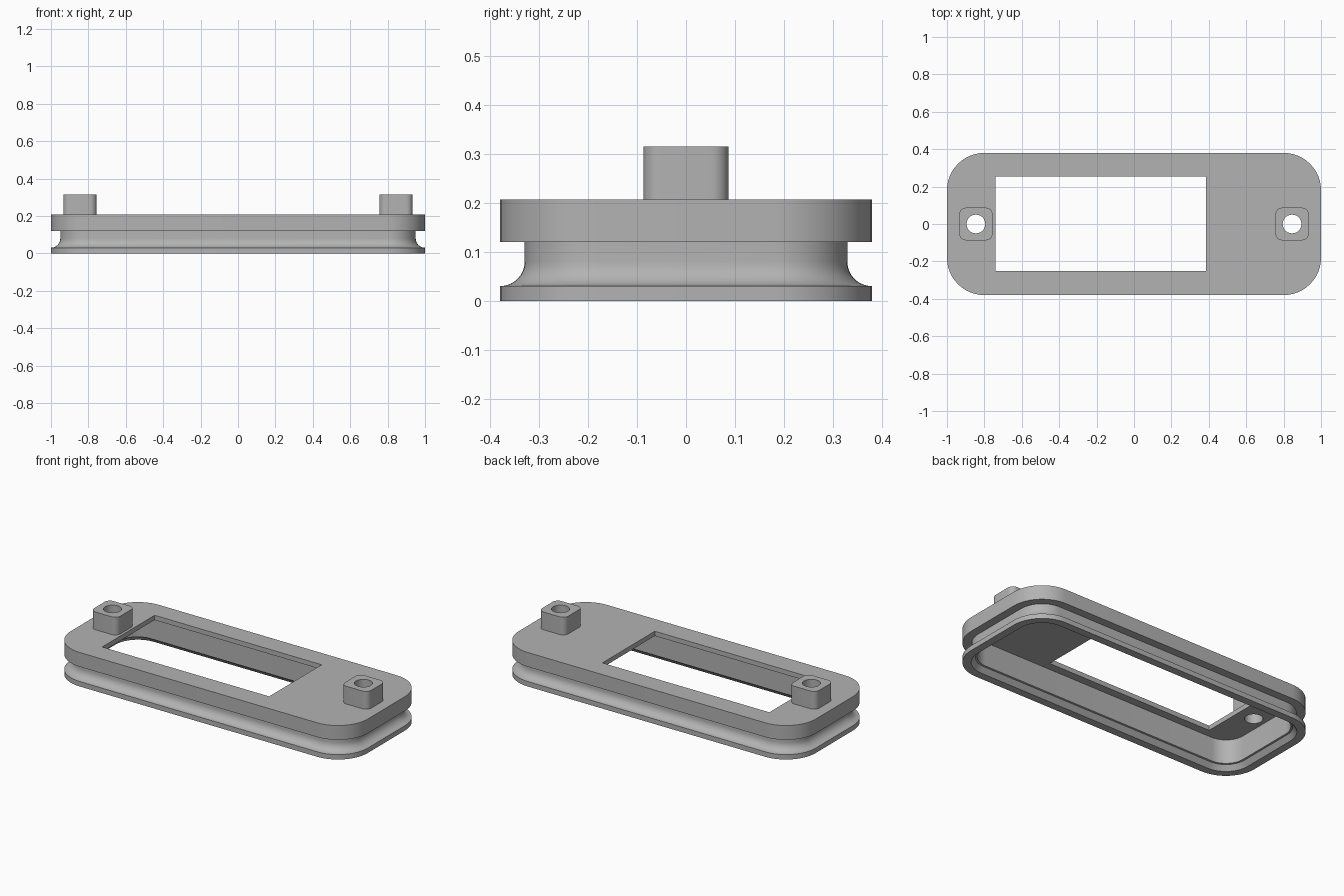
import bpy, bmesh, math

cube = bpy.data.objects.get("Cube")
if cube:
    bpy.data.objects.remove(cube, do_unlink=True)

grey = bpy.data.materials.new("plain grey")
grey.use_nodes = True
grey.diffuse_color = (0.45, 0.45, 0.45, 1)
grey.node_tree.nodes["Principled BSDF"].inputs["Base Color"].default_value = (0.45, 0.45, 0.45, 1)


def outline(hx, hy, r, cx=0, steps=12):
    """Counter-clockwise rounded rectangle."""
    pts = []
    for i, (sx, sy) in enumerate([(1, 1), (-1, 1), (-1, -1), (1, -1)]):
        for k in range(steps + 1):
            a = math.pi / 2 * (i + k / steps)
            pts.append((cx + sx * (hx - r) + r * math.cos(a), sy * (hy - r) + r * math.sin(a)))
    return pts


def loft(name, sections):
    """Closed solid through a stack of (outline, height) sections."""
    bm = bmesh.new()
    rings = [[bm.verts.new((x, y, z)) for x, y in pts] for pts, z in sections]
    n = len(rings[0])
    for low, high in zip(rings, rings[1:]):
        for i in range(n):
            j = (i + 1) % n
            bm.faces.new((low[i], low[j], high[j], high[i]))
    bm.faces.new(rings[0][::-1])
    bm.faces.new(rings[-1])
    mesh = bpy.data.meshes.new(name)
    bm.to_mesh(mesh)
    bm.free()
    mesh.materials.append(grey)
    obj = bpy.data.objects.new(name, mesh)
    bpy.context.collection.objects.link(obj)
    return obj


def cut(obj, cutters):
    for cutter in cutters:
        mod = obj.modifiers.new("cut", "BOOLEAN")
        mod.operation, mod.solver, mod.object = "DIFFERENCE", "EXACT", cutter
    bpy.context.view_layer.update()
    done = bpy.data.meshes.new_from_object(obj.evaluated_get(bpy.context.evaluated_depsgraph_get()))
    obj.modifiers.clear()
    obj.data = done


def frame(inset):
    return outline(1 - inset, 0.38 - inset, 0.2 - inset)


TOP, CEILING, GROOVE = 0.207, 0.178, 0.05

# Housing: lower flange, filleted groove and upper slab
sections = [(frame(0), 0)]
for k in range(9):
    a = math.pi / 2 * k / 8
    sections.append((frame(GROOVE * math.sin(a)), 0.08 - GROOVE * math.cos(a)))
sections += [(frame(GROOVE), 0.12), (frame(0), 0.12), (frame(0), TOP)]
housing = loft("housing", sections)

# Hollow underside with a flared lip
cavity = loft("cavity_cutter", [(frame(0.04), -0.01), (frame(0.07), 0.03), (frame(0.08), 0.032),
                                (frame(0.08), CEILING)])

# Display window, offset towards the right end
x0, x1, y0, y1 = -0.74, 0.385, -0.25, 0.255
window = loft("window_cutter", [([(x0, y0), (x1, y0), (x1, y1), (x0, y1)], z) for z in (0.1, 0.4)])

# Mounting posts with through holes
holes, posts = [], []
for side, x in (("left", 0.845), ("right", -0.845)):
    holes.append(loft(side + "_hole_cutter", [(outline(0.05, 0.05, 0.0499, x, 8), z) for z in (0.1, 0.4)]))
    post = loft(side + "_mounting_post", [(outline(0.089, 0.087, 0.035, x, 8), z) for z in (0.2, 0.315)])
    cut(post, [holes[-1]])
    posts.append(post)

cut(housing, [cavity, window] + holes)
for cutter in [cavity, window] + holes:
    bpy.data.objects.remove(cutter, do_unlink=True)

# Smooth curved walls, keep crisp edges
bpy.ops.object.select_all(action="DESELECT")
for obj in [housing] + posts:
    obj.select_set(True)
bpy.context.view_layer.objects.active = housing
bpy.ops.object.shade_smooth_by_angle(angle=math.radians(30))
